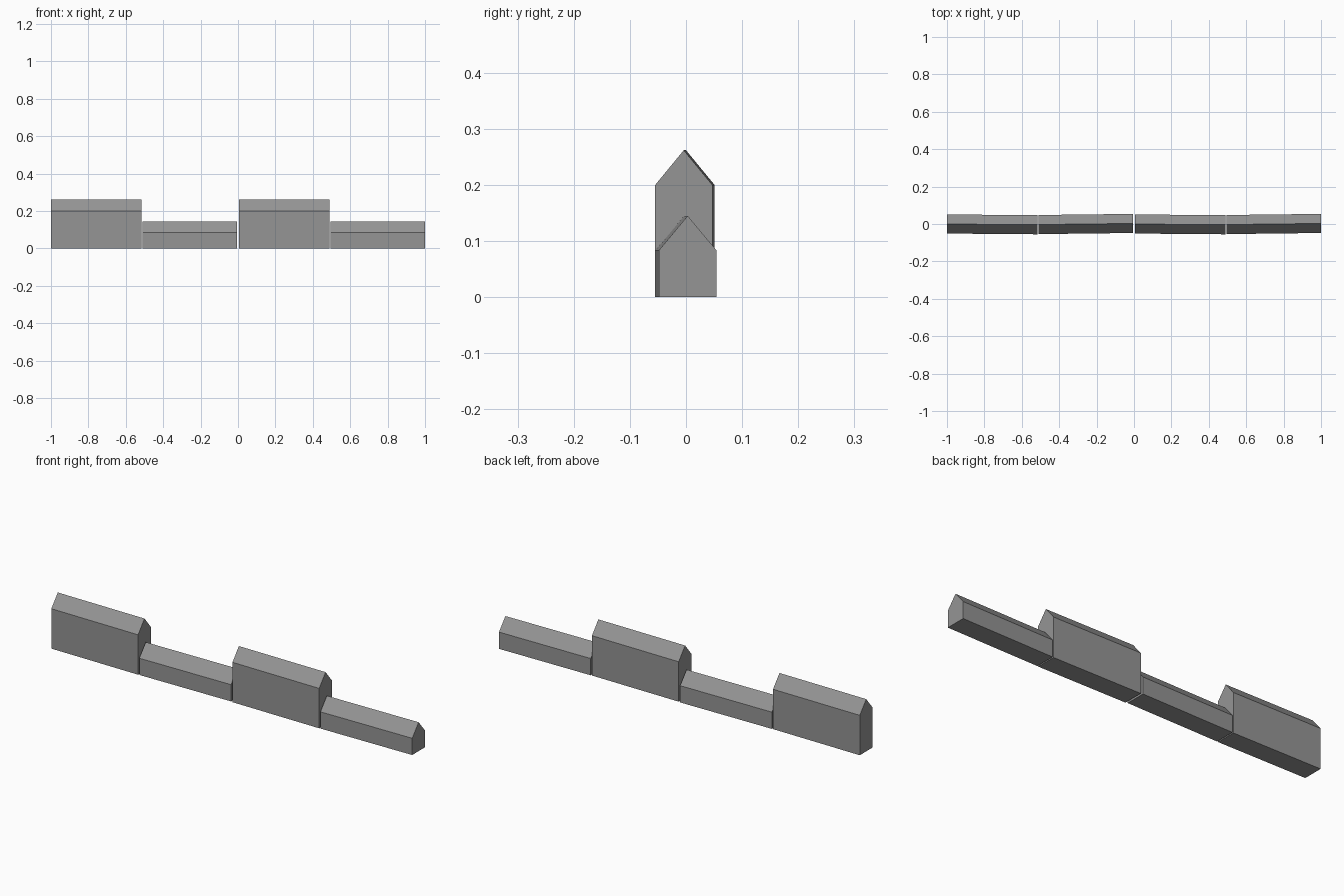
import bpy

# Remove the default object
cube = bpy.data.objects.get("Cube")
if cube:
    bpy.data.objects.remove(cube, do_unlink=True)

# Single stone colour
stone = bpy.data.materials.new("stone_grey")
stone.use_nodes = True
colour = (0.3, 0.3, 0.3, 1.0)
stone.diffuse_color = colour
stone.node_tree.nodes["Principled BSDF"].inputs["Base Color"].default_value = colour

HALF_WIDTH = 0.051
PITCH = 1.005


def ridged_block(name, x0, x1, y0, y1, eave, ridge):
    """Gabled prism along x whose centre line drifts from y0 to y1."""
    profile = [(-HALF_WIDTH, 0), (HALF_WIDTH, 0), (HALF_WIDTH, eave),
               (0, ridge), (-HALF_WIDTH, eave)]
    n = len(profile)
    verts = [(x, c + y, z) for x, c in ((x0, y0), (x1, y1)) for y, z in profile]
    faces = [tuple(reversed(range(n))), tuple(range(n, 2 * n))]
    faces += [(i, (i + 1) % n, (i + 1) % n + n, i + n) for i in range(n)]
    mesh = bpy.data.meshes.new(name)
    mesh.from_pydata(verts, [], faces)
    mesh.materials.append(stone)
    obj = bpy.data.objects.new(name, mesh)
    bpy.context.scene.collection.objects.link(obj)


# Alternating tall and low wall blocks, repeated along the wall
for side, shift in (("right", 0), ("left", PITCH)):
    ridged_block(f"tall_block_{side}", shift - 1.0, shift - 0.516,
                 0.0, -0.004, 0.2, 0.262)
    ridged_block(f"low_block_{side}", shift - 0.51, shift - PITCH + 1.0,
                 -0.003, 0.003, 0.084, 0.145)
